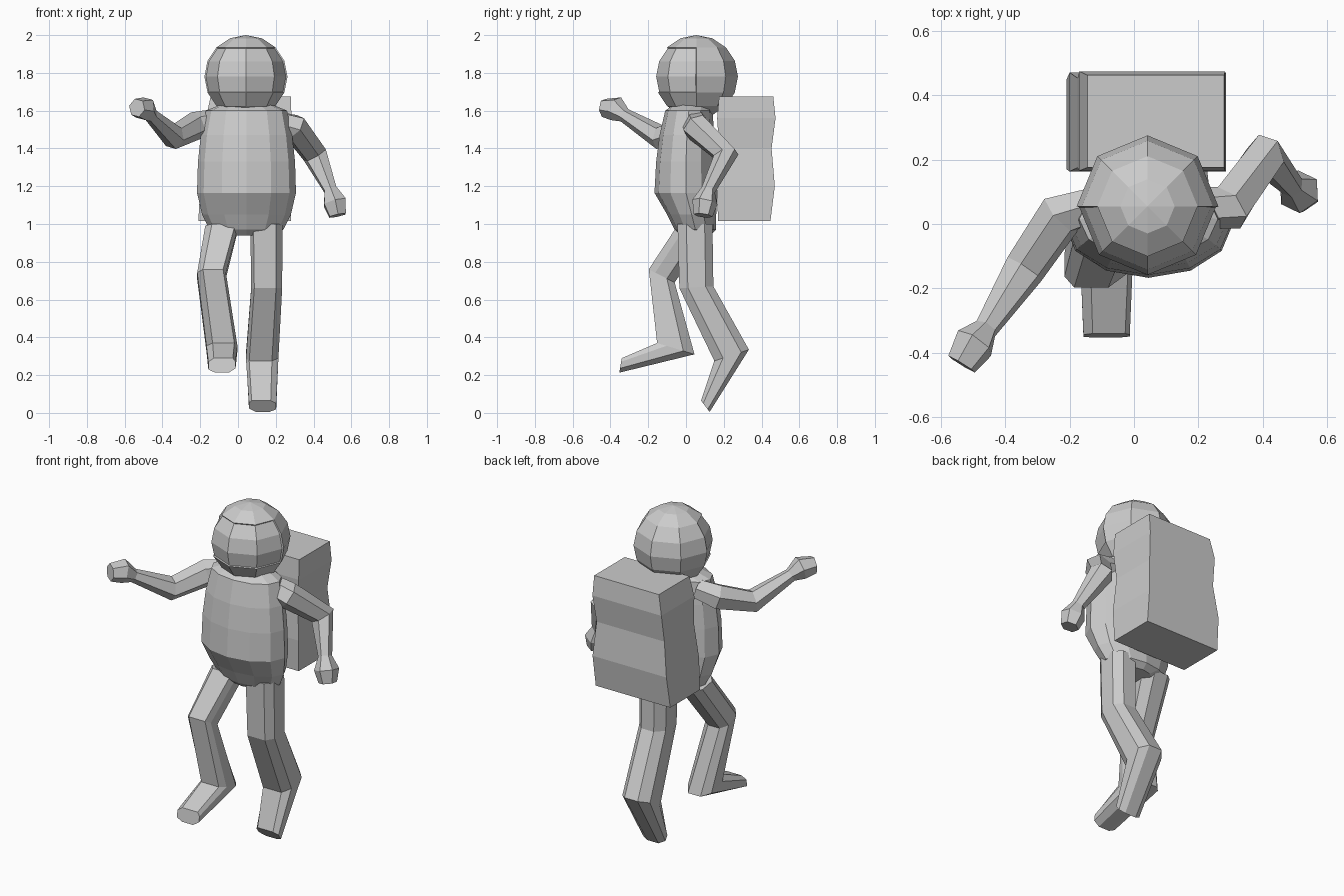
import bpy, bmesh
from math import cos, sin, pi
from mathutils import Vector as V

if "Cube" in bpy.data.objects:
    bpy.data.objects.remove(bpy.data.objects["Cube"])


def finish(name, bm):
    bmesh.ops.recalc_face_normals(bm, faces=bm.faces)
    me = bpy.data.meshes.new(name)
    bm.to_mesh(me)
    bm.free()
    ob = bpy.data.objects.new(name, me)
    bpy.context.collection.objects.link(ob)
    return ob


def loft(name, rings):
    bm = bmesh.new()
    vs = [[bm.verts.new(p) for p in r] for r in rings]
    n = len(vs[0])
    for a, b in zip(vs, vs[1:]):
        for i in range(n):
            j = (i + 1) % n
            bm.faces.new((a[i], a[j], b[j], b[i]))
    bm.faces.new(vs[0])
    bm.faces.new(vs[-1])
    return finish(name, bm)


def tube(name, pts, sides=6):
    # points: x, y, z, radius
    c = [V(p[:3]) for p in pts]
    rings = []
    for i, p in enumerate(pts):
        t = (c[min(i + 1, len(c) - 1)] - c[max(i - 1, 0)]).normalized()
        u = t.cross(V((1, -1, 0.3))).normalized() if i == 0 else (u - t * u.dot(t)).normalized()
        w = t.cross(u)
        rings.append([c[i] + p[3] * (u * cos(2 * pi * k / sides) + w * sin(2 * pi * k / sides))
                      for k in range(sides)])
    loft(name, rings)


def leg(name, side, rows):
    # rows: front y, z, back y, z, centre x, half width
    sec = [(1, -.8), (1, .6), (.5, 1), (-.55, 1), (-1, .5), (-1, -.5), (-.4, -1), (.5, -1)]
    rings = []
    for fy, fz, by, bz, x, hw in rows:
        rings.append([V((x + side * hw * b, (fy + by) / 2 + a * (fy - by) / 2,
                         (fz + bz) / 2 + a * (fz - bz) / 2)) for a, b in sec])
    loft(name, rings)


# Helmet shell with a front opening, and the visor set slightly inside it
def dome(name, r, cut):
    bm = bmesh.new()
    bmesh.ops.create_uvsphere(bm, u_segments=8, v_segments=8, radius=r)
    if cut:
        drop = []
        for f in bm.faces:
            c = f.calc_center_median() / r
            if c.y < 0 and -0.3 < c.z < 0.65:
                drop.append(f)
        bmesh.ops.delete(bm, geom=drop, context='FACES')
    ob = finish(name, bm)
    ob.location = (0.042, 0.055, 1.78)
    return ob


shell = dome("helmet", 0.22, True).modifiers.new("thickness", 'SOLIDIFY')
shell.thickness = 0.02
shell.offset = -1
dome("visor", 0.213, False)

# Torso: z, x radius, y radius, y centre
body = [(.94, .11, .08, .05), (.97, .195, .11, .05), (1.05, .235, .13, .03),
        (1.165, .262, .167, 0), (1.33, .257, .158, 0), (1.47, .242, .145, .005),
        (1.60, .215, .125, .015), (1.63, .14, .10, .03)]
loft("torso", [[V((.045 + rx * sin(k * pi / 6), cy + ry * cos(k * pi / 6), z))
                for k in range(12)] for z, rx, ry, cy in body])

# Backpack: z, left x, right x, front y, back y
pack = [(1.015, -.21, .28, .17, .447), (1.2, -.2, .285, .163, .47),
        (1.4, -.175, .27, .175, .453), (1.56, -.17, .283, .165, .474),
        (1.675, -.145, .28, .175, .462)]
loft("backpack", [[V((l, f, z)), V((r, f, z)), V((r, b, z)), V((l, b, z))]
                  for z, l, r, f, b in pack])

# Arms with mitten hands
tube("raised_arm", [(-.12, .06, 1.55, .06), (-.225, .03, 1.52, .075), (-.34, -.14, 1.46, .066),
                    (-.46, -.325, 1.575, .038), (-.495, -.37, 1.61, .066), (-.535, -.435, 1.615, .05)])
tube("lowered_arm", [(.19, .05, 1.54, .065), (.295, .05, 1.515, .075), (.407, .212, 1.365, .068),
                     (.49, .118, 1.18, .038), (.512, .10, 1.115, .068), (.527, .09, 1.045, .05)])

# Legs with boots
leg("forward_leg", -1, [(-.04, 1.0, .13, .97, -.085, .088), (-.197, .76, -.06, .69, -.14, .076),
                        (-.153, .37, .045, .31, -.085, .082), (-.34, .29, -.353, .213, -.085, .072)])
leg("trailing_leg", 1, [(-.045, 1.0, .14, 1.0, .15, .085), (-.035, .66, .145, .67, .152, .082),
                        (.15, .275, .333, .335, .128, .086), (.08, .065, .125, .005, .13, .072)])
